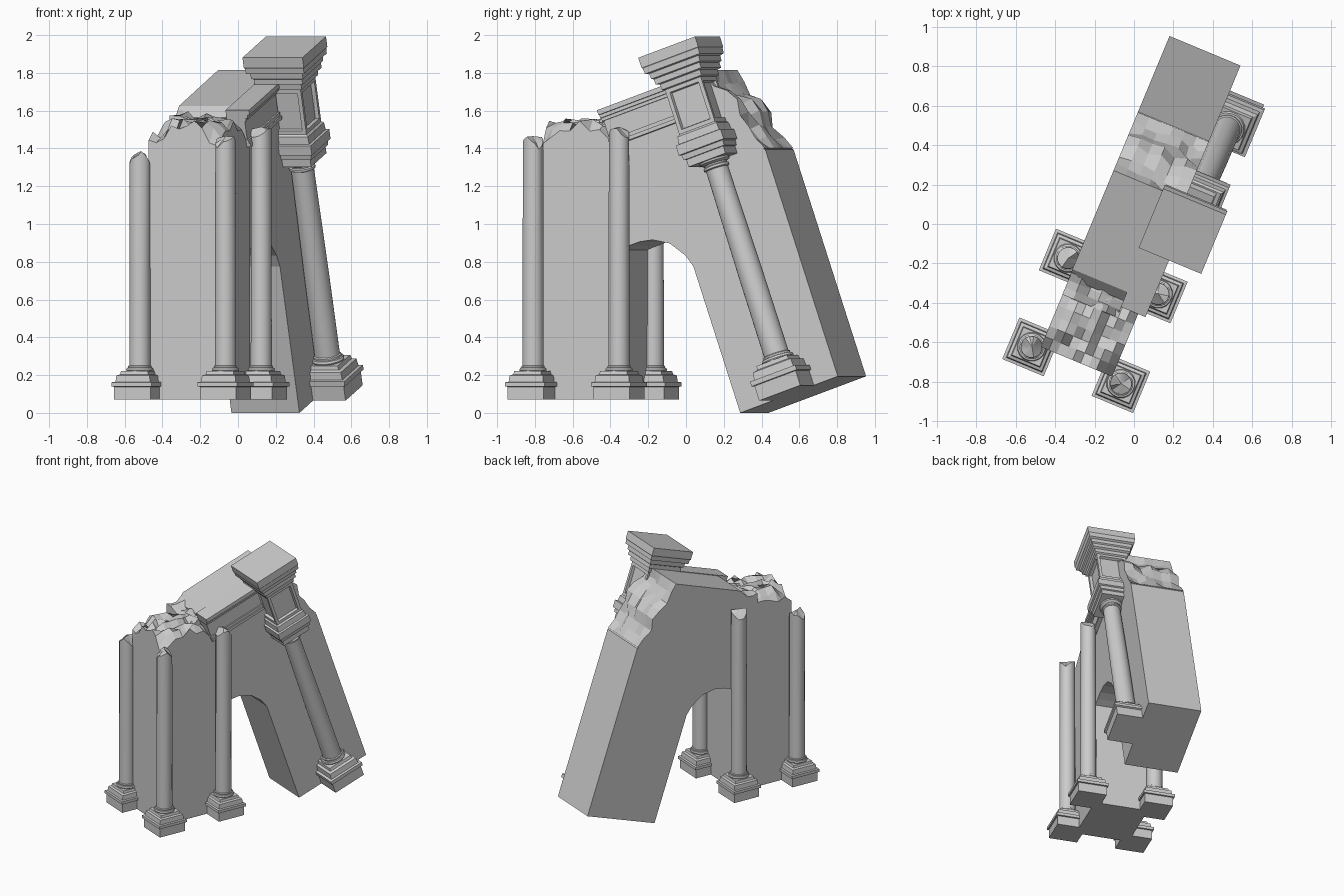
import bpy, bmesh, random
from math import radians, cos, sin, pi, sqrt
from mathutils import Matrix

if "Cube" in bpy.data.objects:
    bpy.data.objects.remove(bpy.data.objects["Cube"])

random.seed(7)
# Frame of the ruin: local x = wall thickness, local y = wall length
PLAN = Matrix.Rotation(radians(-22.6), 4, 'Z')
# Frame of the leaning half, hinged on the inner foot of its leg
LEAN = PLAN @ Matrix.Translation((0, 0.39, 0)) @ Matrix.Rotation(radians(19.1), 4, 'X')


def finish(name, bm, matrix, smooth=False):
    bmesh.ops.recalc_face_normals(bm, faces=bm.faces)
    bm.transform(matrix)
    me = bpy.data.meshes.new(name)
    bm.to_mesh(me)
    bm.free()
    ob = bpy.data.objects.new(name, me)
    bpy.context.collection.objects.link(ob)
    if smooth:
        bpy.ops.object.select_all(action='DESELECT')
        ob.select_set(True)
        bpy.context.view_layer.objects.active = ob
        bpy.ops.object.shade_smooth_by_angle(angle=radians(30))
    return ob


def loft(levels, sides):
    """Stack of rings (half width, height); 4 sides gives square mouldings."""
    bm = bmesh.new()
    k = sqrt(2) if sides == 4 else 1
    rings = []
    for r, z in levels:
        rings.append([bm.verts.new((k * r * cos(2 * pi * (i + 0.5) / sides),
                                    k * r * sin(2 * pi * (i + 0.5) / sides), z))
                      for i in range(sides)])
    for a, b in zip(rings, rings[1:]):
        for i in range(sides):
            j = (i + 1) % sides
            bm.faces.new((a[i], a[j], b[j], b[i]))
    bm.faces.new(rings[0][::-1])
    top = bm.faces.new(rings[-1])
    return bm, top


def prism(name, outline, u0, u1, matrix):
    """Side outline in (length, height), extruded through the thickness."""
    bm = bmesh.new()
    a = [bm.verts.new((u0, s, t)) for s, t in outline]
    b = [bm.verts.new((u1, s, t)) for s, t in outline]
    bm.faces.new(a)
    bm.faces.new(b[::-1])
    for i in range(len(a)):
        j = (i + 1) % len(a)
        bm.faces.new((a[i], b[i], b[j], a[j]))
    return finish(name, bm, matrix)


def broken_block(name, nx, ny, top, bottom, matrix):
    """Closed block with a gridded, fractured top surface."""
    bm = bmesh.new()
    T = [[bm.verts.new(top(i / nx, j / ny)) for j in range(ny + 1)] for i in range(nx + 1)]
    for i in range(nx):
        for j in range(ny):
            bm.faces.new((T[i][j], T[i + 1][j], T[i + 1][j + 1], T[i][j + 1]))
    rim = ([(i, 0) for i in range(nx)] + [(nx, j) for j in range(ny)]
           + [(i, ny) for i in range(nx, 0, -1)] + [(0, j) for j in range(ny, 0, -1)])
    low = [bm.verts.new(bottom(i / nx, j / ny)) for i, j in rim]
    for k, (i, j) in enumerate(rim):
        i2, j2 = rim[(k + 1) % len(rim)]
        bm.faces.new((T[i][j], T[i2][j2], low[(k + 1) % len(rim)], low[k]))
    bm.faces.new(low)
    return finish(name, bm, matrix)


def column(name, matrix, shaft_top, scale=1.0, broken=True):
    k = scale
    base = [(.104, 0), (.104, .068), (.114, .07), (.114, .092), (.099, .094),
            (.095, .128), (.080, .134), (.076, .152)]
    bm, _ = loft([(r * k, z * k) for r, z in base], 4)
    finish(name + "_base", bm, matrix)
    ring = [(.070, .148), (.074, .158), (.070, .168), (.063, .170), (.063, .178), (.057, .182)]
    bm, top = loft([(r * k, z * k) for r, z in ring] + [(.056 * k, shaft_top * .5),
                   (.055 * k if broken else .051 * k, shaft_top)], 16)
    if broken:
        # slanted, chipped fracture rising to a blunt point
        phase = random.uniform(0, 6)
        for n, v in enumerate(top.verts):
            v.co.z += 0.025 * sin(2 * pi * n / 8 + phase) + random.uniform(-.012, .012) - .02
        fan = bmesh.ops.poke(bm, faces=[top])
        fan['verts'][0].co.z = shaft_top + .015
    finish(name + "_shaft", bm, matrix, smooth=True)


# Standing pier with a ruined top
def pier_top(a, b):
    corner = max(0, abs(a - .5) + abs(b - .5) - .6)
    h = 1.525 - .25 * corner + random.choice((-.03, -.01, .012, .03)) + random.uniform(-.008, .008)
    return (-.197 + .392 * a, -.757 + .457 * b, h)


broken_block("standing_pier", 9, 8, pier_top,
             lambda a, b: (-.197 + .392 * a, -.757 + .457 * b, .07), PLAN)

# Broken lump of masonry where the two halves meet, on the far side
broken_block("joint_rubble", 5, 4,
             lambda a, b: (-.198 + .30 * a, -.47 + .16 * b, 1.565 + .04 * b + random.uniform(-.03, .02) - .03 * a),
             lambda a, b: (-.198 + .30 * a, -.47 + .16 * b, 1.44), PLAN)

# Four corner columns of the pier
for n, (u, v, top) in enumerate([(.25, -.773, 1.45), (-.24, -.775, 1.37),
                                 (-.242, -.288, 1.50), (.25, -.28, 1.50)]):
    column("pier_column_%d" % n, PLAN @ Matrix.Translation((u, v, .07)), top - .07)

# Leaning half: leg, half arch and top course
prism("leaning_arch", [(0, 0), (.592, 0), (.592, 1.27), (.56, 1.30), (.41, 1.72), (.425, 1.775), (-.15, 1.772),
                       (-.215, 1.73), (-.22, 1.60), (-.20, 1.55), (-.39, 1.04), (-.316, 1.045), (-.25, 1.045),
                       (-.175, 1.03), (-.088, .98), (-.024, .89), (0, .82)], -.2, .19, LEAN)


# Fractured shoulder of the leaning half
def shoulder(a, b):
    edge = 0 if b in (0, 1) else random.uniform(-.03, .025) - .02 * sin(b * pi * 3)
    return (-.2 + .39 * a, .592 - .167 * b + edge * .9, 1.28 + .495 * b + edge * .35)


broken_block("broken_shoulder", 6, 7, shoulder,
             lambda a, b: (-.2 + .39 * a, .50 - .14 * b, 1.25 + .44 * b), LEAN)

# Entablature mouldings along the outer side of the top course
prism("entablature", [(-.23, 1.575), (.22, 1.575), (.22, 1.765), (-.23, 1.765)], .1, .2, LEAN)
for n, (t0, t1, u) in enumerate([(1.75, 1.777, .235), (1.732, 1.75, .222), (1.715, 1.732, .21),
                                 (1.59, 1.61, .21), (1.570, 1.59, .218)]):
    prism("entablature_moulding_%d" % n, [(-.235, t0), (.22, t0), (.22, t1), (-.235, t1)], .1, u, LEAN)

# Leaning column
AXIS = LEAN @ Matrix.Translation((.252, .322, 0))
column("leaning_column", AXIS, 1.29, scale=1.2, broken=False)
bm, _ = loft([(.062, 1.255), (.071, 1.26), (.071, 1.272), (.063, 1.277), (.065, 1.285),
              (.082, 1.295), (.085, 1.31)], 16)
finish("leaning_capital_ring", bm, AXIS, smooth=True)

# Block above the column with sunken panels, then its cornice
UPPER = AXIS @ Matrix.Translation((-.012, 0, 0))
bm, _ = loft([(.112, 1.305), (.112, 1.345), (.122, 1.347), (.125, 1.375), (.136, 1.378), (.136, 1.432),
              (.122, 1.435), (.118, 1.475), (.108, 1.485), (.108, 1.735), (.12, 1.74), (.122, 1.77),
              (.138, 1.775), (.138, 1.805), (.148, 1.81), (.15, 1.84), (.166, 1.845), (.168, 1.875),
              (.172, 1.88), (.172, 1.938)], 4)
bm.normal_update()
panels = [f for f in bm.faces if abs(f.calc_center_median().z - 1.61) < .01]
bmesh.ops.recalc_face_normals(bm, faces=bm.faces)
bmesh.ops.inset_individual(bm, faces=panels, thickness=.03, depth=0)
bmesh.ops.inset_individual(bm, faces=panels, thickness=.006, depth=-.02)
finish("leaning_upper_block", bm, UPPER)
